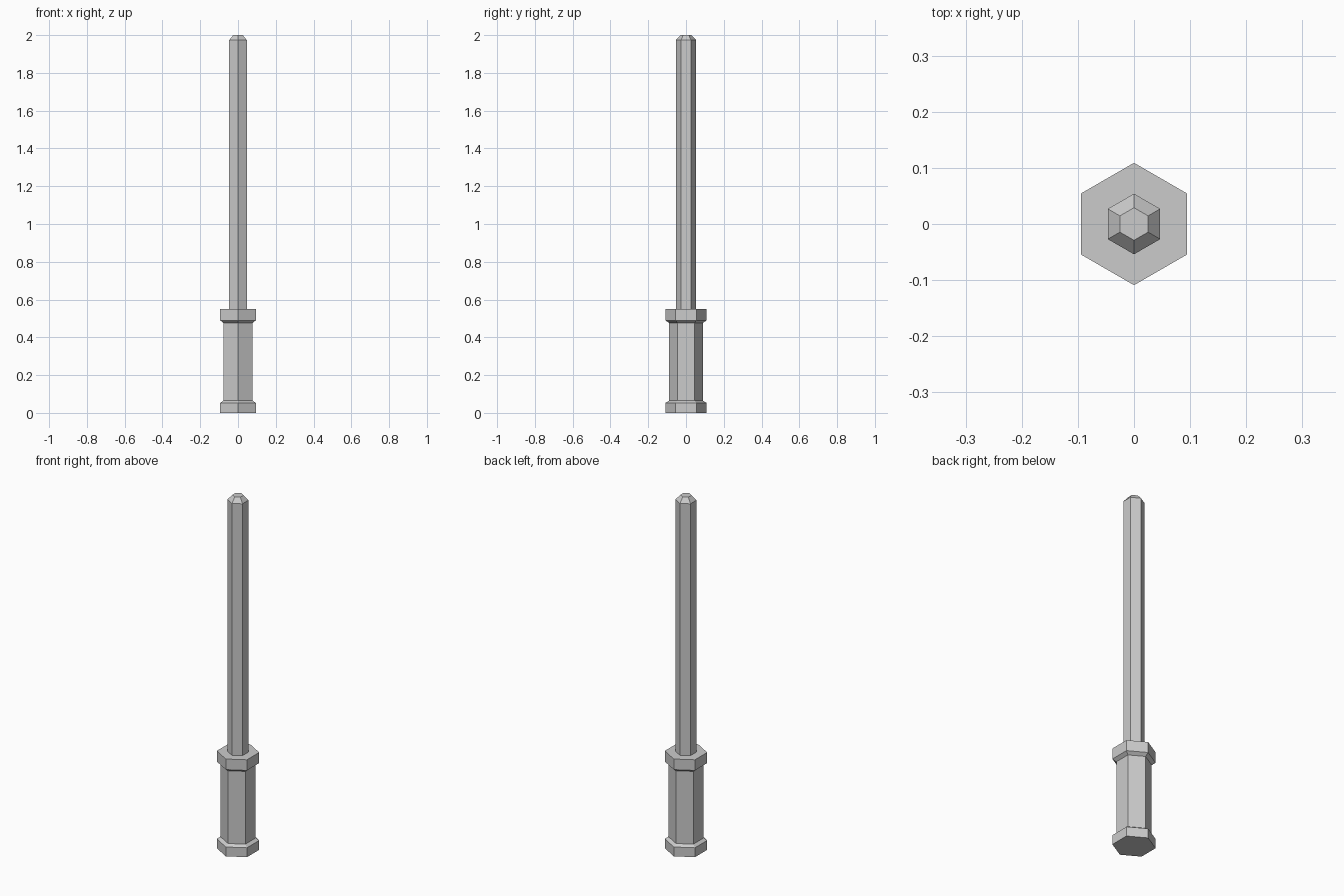
import bpy, bmesh, math

if "Cube" in bpy.data.objects:
    bpy.data.objects.remove(bpy.data.objects["Cube"])

SIDES = 6


def hex_lathe(name, profile):
    """Closed six-sided solid from (radius, z) rings, with corners on +y and -y."""
    bm = bmesh.new()
    rings = []
    for r, z in profile:
        angles = [math.pi / 2 + i * math.tau / SIDES for i in range(SIDES)]
        rings.append([bm.verts.new((r * math.cos(a), r * math.sin(a), z)) for a in angles])
    for low, high in zip(rings, rings[1:]):
        for i in range(SIDES):
            j = (i + 1) % SIDES
            bm.faces.new((low[i], low[j], high[j], high[i]))
    bm.faces.new(rings[0][::-1])
    bm.faces.new(rings[-1])
    mesh = bpy.data.meshes.new(name)
    bm.to_mesh(mesh)
    bm.free()
    obj = bpy.data.objects.new(name, mesh)
    bpy.context.collection.objects.link(obj)
    return obj


# handle: pommel, slimmer grip and flared collar
hex_lathe("handle", [(0.109, 0), (0.109, 0.053), (0.089, 0.065),
                     (0.089, 0.476), (0.109, 0.49), (0.109, 0.55)])

# blade: long hexagonal rod with a bevelled tip
hex_lathe("blade", [(0.054, 0.55), (0.054, 1.973), (0.029, 2.0)])
